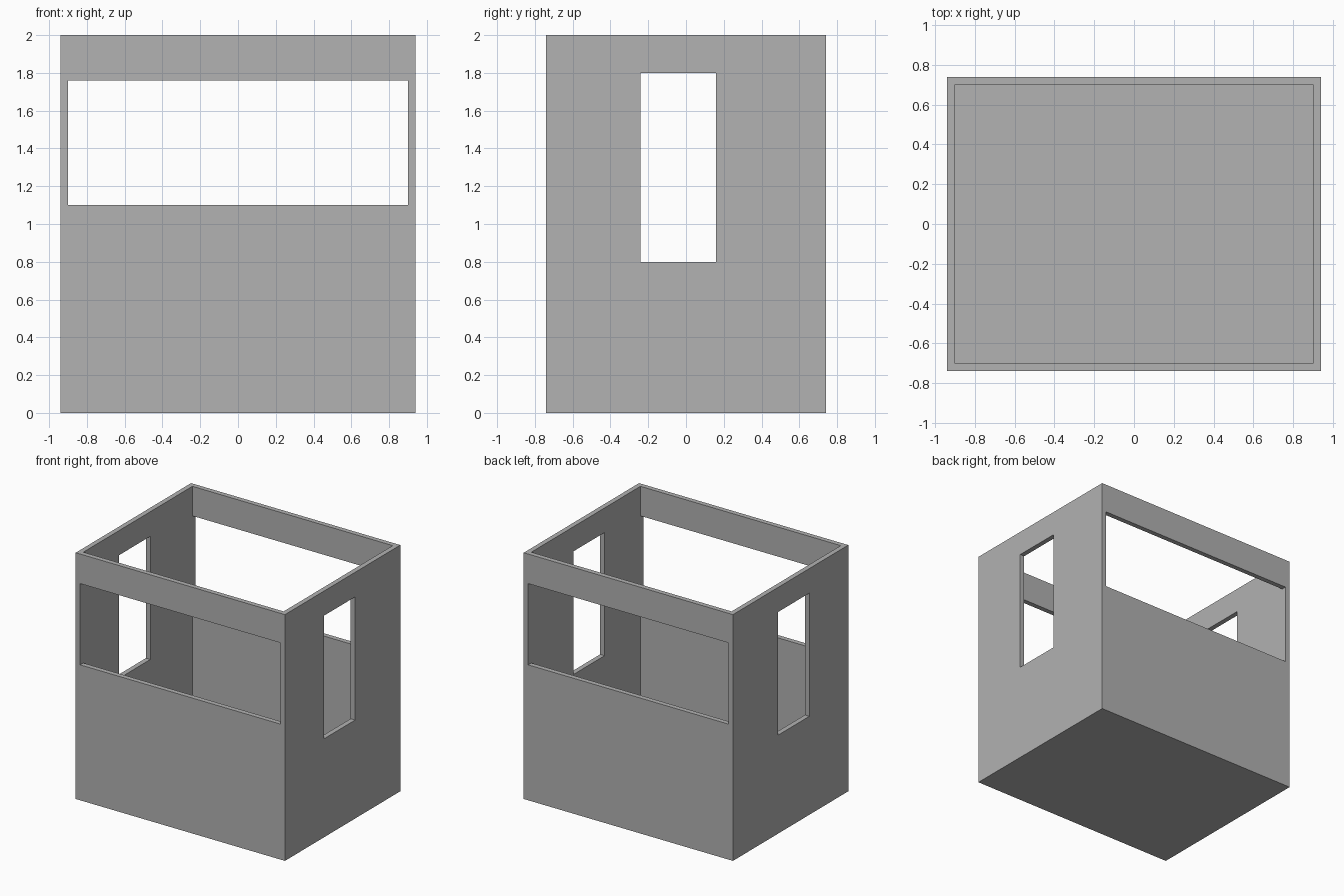
import bpy

old = bpy.data.objects.get("Cube")
if old:
    bpy.data.objects.remove(old, do_unlink=True)

HALF_X, HALF_Y, HEIGHT, WALL = 0.94, 0.74, 2.0, 0.04

grey = bpy.data.materials.new("light_grey")
grey.use_nodes = True
colour = (0.445, 0.445, 0.445, 1)
grey.diffuse_color = colour
grey.node_tree.nodes["Principled BSDF"].inputs["Base Color"].default_value = colour


def box(name, x, y, z):
    """Box spanning the given (low, high) ranges."""
    spans = (x, y, z)
    bpy.ops.mesh.primitive_cube_add(size=1, location=[(a + b) / 2 for a, b in spans])
    ob = bpy.context.object
    ob.name = name
    ob.scale = [b - a for a, b in spans]
    bpy.ops.object.transform_apply(location=True, rotation=False, scale=True)
    ob.data.materials.append(grey)
    return ob


# Solid outer block of the booth
booth = box("booth_walls", (-HALF_X, HALF_X), (-HALF_Y, HALF_Y), (0, HEIGHT))

# Open-topped cavity, long front and back windows, narrow side windows
inner_x, inner_y = HALF_X - WALL, HALF_Y - WALL
cutters = [
    box("cavity_cutter", (-inner_x, inner_x), (-inner_y, inner_y), (WALL, HEIGHT + 1)),
    box("front_back_window_cutter", (-inner_x, inner_x), (-1, 1), (1.10, 1.76)),
    box("side_window_cutter", (-1.2, 1.2), (-0.24, 0.16), (0.80, 1.80)),
]

for cutter in cutters:
    cutter.hide_render = True
    bpy.context.view_layer.objects.active = booth
    mod = booth.modifiers.new(cutter.name, "BOOLEAN")
    mod.operation = "DIFFERENCE"
    mod.solver = "EXACT"
    mod.object = cutter
    bpy.ops.object.modifier_apply(modifier=mod.name)
    bpy.data.objects.remove(cutter, do_unlink=True)
